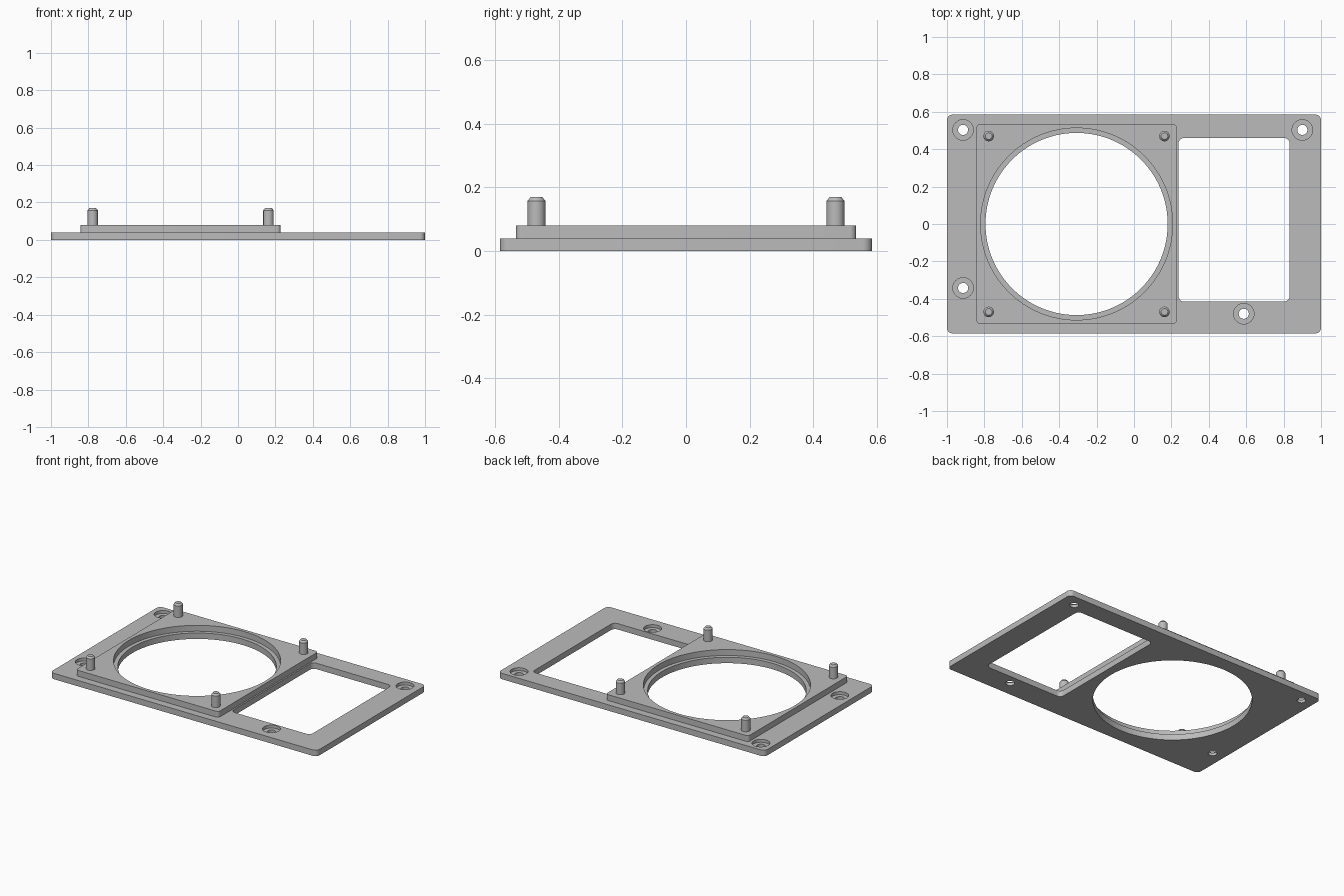
import bpy, bmesh
from math import sin, cos, pi, radians

if "Cube" in bpy.data.objects:
    bpy.data.objects.remove(bpy.data.objects["Cube"], do_unlink=True)

grey = bpy.data.materials.new("plain grey")
grey.use_nodes = True
colour = (0.5, 0.5, 0.5, 1)
grey.diffuse_color = colour
grey.node_tree.nodes["Principled BSDF"].inputs["Base Color"].default_value = colour


def loft(name, rings):
    """Closed solid through a stack of equal-length point rings."""
    bm = bmesh.new()
    loops = [[bm.verts.new(p) for p in ring] for ring in rings]
    n = len(loops[0])
    bm.faces.new(loops[0][::-1])
    bm.faces.new(loops[-1])
    for low, high in zip(loops, loops[1:]):
        for i in range(n):
            j = (i + 1) % n
            bm.faces.new((low[i], low[j], high[j], high[i]))
    mesh = bpy.data.meshes.new(name)
    bm.to_mesh(mesh)
    bm.free()
    mesh.materials.append(grey)
    obj = bpy.data.objects.new(name, mesh)
    bpy.context.collection.objects.link(obj)
    return obj


def turned(name, x, y, profile, sides=32):
    """Round solid from (radius, height) pairs."""
    angles = [2 * pi * i / sides for i in range(sides)]
    return loft(name, [[(x + r * cos(a), y + r * sin(a), z) for a in angles]
                       for r, z in profile])


def rounded_slab(name, x0, x1, y0, y1, z0, z1, r=0.03, steps=8):
    """Rectangular slab with rounded vertical corners."""
    corners = [(x1 - r, y1 - r), (x0 + r, y1 - r), (x0 + r, y0 + r), (x1 - r, y0 + r)]
    outline = []
    for k, (cx, cy) in enumerate(corners):
        for i in range(steps + 1):
            a = pi / 2 * (k + i / steps)
            outline.append((cx + r * cos(a), cy + r * sin(a)))
    return loft(name, [[(x, y, z) for x, y in outline] for z in (z0, z1)])


def activate(obj):
    bpy.ops.object.select_all(action='DESELECT')
    obj.select_set(True)
    bpy.context.view_layer.objects.active = obj


def cut(target, cutter):
    activate(target)
    mod = target.modifiers.new("cut", 'BOOLEAN')
    mod.operation, mod.solver, mod.object = 'DIFFERENCE', 'EXACT', cutter
    bpy.ops.object.modifier_apply(modifier=mod.name)
    bpy.data.objects.remove(cutter, do_unlink=True)


def smooth(obj):
    activate(obj)
    bpy.ops.object.shade_smooth_by_angle(angle=radians(30))


BASE, TOP = 0.04, 0.08
CX, HALF = -0.307, 0.535

# Base plate with round opening and rectangular window
base = rounded_slab("base_plate", -1, 1, -0.585, 0.585, 0, BASE)
cut(base, turned("bore", CX, 0, [(0.487, -0.1), (0.487, 0.1)], 128))
cut(base, rounded_slab("window", 0.238, 0.832, -0.415, 0.46, -0.1, 0.1))

# Counterbored screw holes
for x, y in [(-0.914, 0.503), (0.9, 0.503), (-0.914, -0.342), (0.587, -0.48)]:
    cut(base, turned("screw_hole", x, y,
                     [(0.027, -0.1), (0.027, 0.02), (0.055, 0.02), (0.055, 0.1)]))
smooth(base)

# Raised square frame with a wider bore, leaving a ledge below
frame = rounded_slab("raised_frame", CX - HALF, CX + HALF, -HALF, HALF, BASE, TOP, 0.02)
cut(frame, turned("wide_bore", CX, 0, [(0.513, -0.1), (0.513, 0.2)], 128))
smooth(frame)

# Chamfered locating pins
for side, sx in (("right", -1), ("left", 1)):
    for end, sy in (("front", -1), ("back", 1)):
        smooth(turned(f"pin_{end}_{side}", CX + sx * 0.47, sy * 0.47,
                      [(0.028, TOP), (0.028, 0.158), (0.018, 0.17)]))
